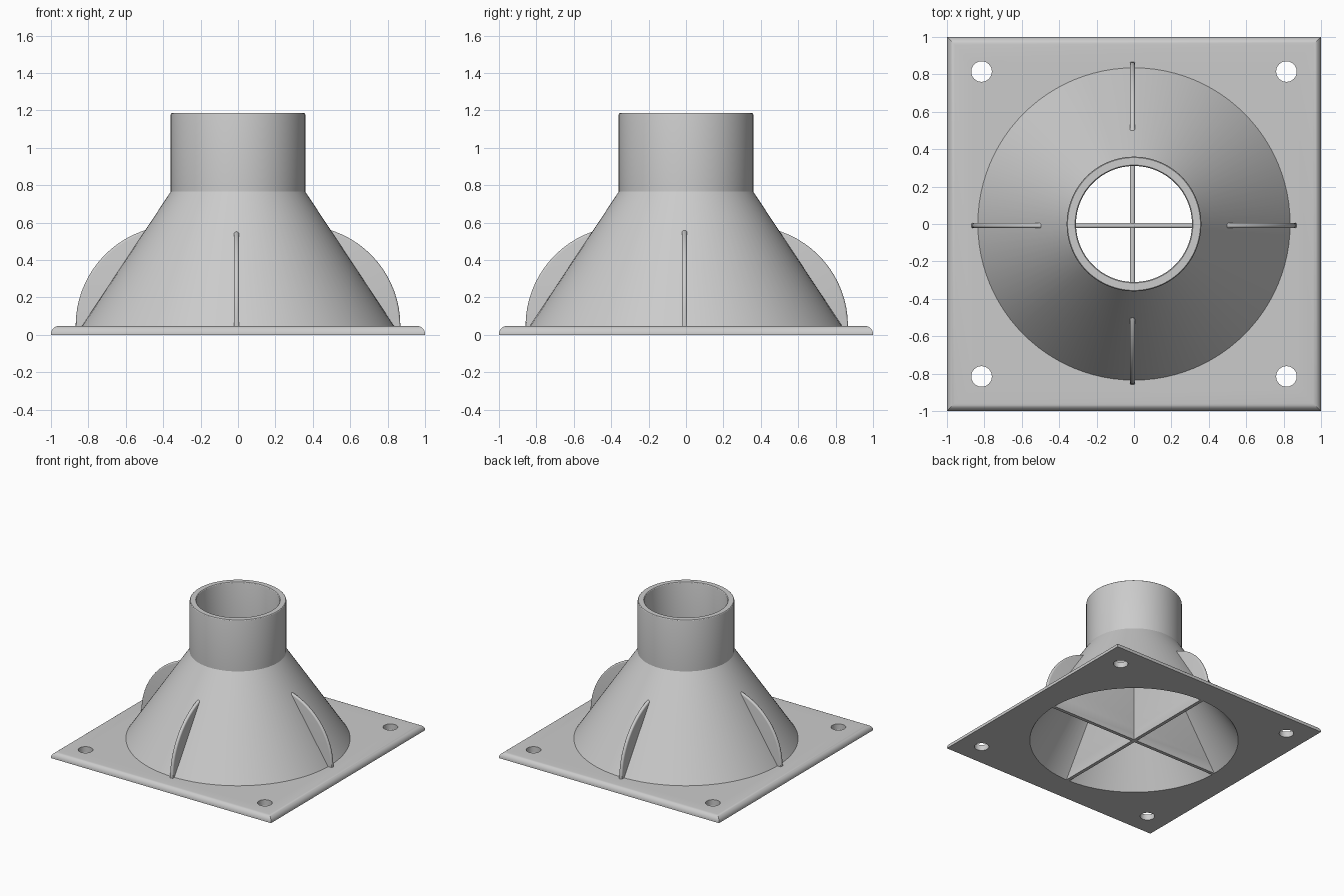
import bpy, bmesh, math

if "Cube" in bpy.data.objects:
    bpy.data.objects.remove(bpy.data.objects["Cube"])

grey = bpy.data.materials.new("light grey")
grey.diffuse_color = (0.6, 0.6, 0.6, 1)
grey.use_nodes = True
grey.node_tree.nodes["Principled BSDF"].inputs["Base Color"].default_value = grey.diffuse_color
SEG = 96


def make_object(name, bm):
    bmesh.ops.recalc_face_normals(bm, faces=bm.faces[:])
    mesh = bpy.data.meshes.new(name)
    bm.to_mesh(mesh)
    bm.free()
    mesh.materials.append(grey)
    ob = bpy.data.objects.new(name, mesh)
    bpy.context.collection.objects.link(ob)
    return ob


def smooth(ob):
    bpy.ops.object.select_all(action='DESELECT')
    ob.select_set(True)
    bpy.context.view_layer.objects.active = ob
    bpy.ops.object.shade_smooth_by_angle(angle=math.radians(25))


def lathe(name, profile):
    """Closed (radius, height) profile turned around z."""
    bm = bmesh.new()
    rings = []
    for i in range(SEG):
        a = 2 * math.pi * i / SEG
        rings.append([bm.verts.new((r * math.cos(a), r * math.sin(a), z)) for r, z in profile])
    n = len(profile)
    for i in range(SEG):
        a, b = rings[i], rings[(i + 1) % SEG]
        for j in range(n):
            k = (j + 1) % n
            bm.faces.new((a[j], b[j], b[k], a[k]))
    return make_object(name, bm)


def cutter(radius, x, y, seg):
    bpy.ops.mesh.primitive_cylinder_add(vertices=seg, radius=radius, depth=1, location=(x, y, 0))
    ob = bpy.context.object
    ob.name = "hole_cutter"
    return ob


# Square base plate with rounded upper edges
bm = bmesh.new()
bmesh.ops.create_cube(bm, size=1)
for v in bm.verts:
    v.co = (v.co.x * 2, v.co.y * 2, 0.047 * (v.co.z + 0.5))
top = [e for e in bm.edges if all(v.co.z > 0.04 for v in e.verts)]
bmesh.ops.bevel(bm, geom=top, offset=0.042, segments=6, profile=0.5, affect='EDGES')
plate = make_object("base_plate", bm)

# Central opening and four screw holes
cutters = [cutter(0.81, 0, 0, SEG)]
cutters += [cutter(0.055, x, y, 32) for x in (-0.815, 0.815) for y in (-0.815, 0.815)]
for c in cutters:
    mod = plate.modifiers.new("hole", 'BOOLEAN')
    mod.object = c
    mod.solver = 'EXACT'
    bpy.ops.object.select_all(action='DESELECT')
    bpy.context.view_layer.objects.active = plate
    plate.select_set(True)
    bpy.ops.object.modifier_apply(modifier="hole")
    bpy.data.objects.remove(c)
smooth(plate)

# Hollow cone and pipe with a softened rim
arc = [math.radians(a) for a in range(0, 181, 30)]
rim = [(0.335 + 0.015 * (1 if math.cos(a) > 0 else -1) * (math.cos(a) != 0)
        + 0.01 * math.cos(a), 1.177 + 0.01 * math.sin(a)) for a in arc if abs(math.cos(a)) > 0.01]
funnel = lathe("cone_and_pipe",
               [(0.785, 0), (0.81, 0), (0.835, 0.047), (0.36, 0.765)]
               + rim + [(0.31, 0.735)])
smooth(funnel)


# Two crossing vanes, domed at the ends with a rounded outer edge
def vane(name, half, height, angle, offset):
    r = 0.535
    cx, cz = half - r, height - r
    right = [(cx + r * math.cos(math.radians(a)), cz + r * math.sin(math.radians(a)))
             for a in range(0, 91, 5)]
    right = [(0.79, 0), (0.79, 0.02), (half, 0.02)] + right
    outline = right + [(-x, z) for x, z in reversed(right)]
    t = 0.014
    bm = bmesh.new()
    face = bm.faces.new([bm.verts.new((x, -t, z)) for x, z in outline])
    ext = bmesh.ops.extrude_face_region(bm, geom=[face])
    for v in ext["geom"]:
        if isinstance(v, bmesh.types.BMVert):
            v.co.y = t
    edges = [e for e in bm.edges if abs(e.verts[0].co.y - e.verts[1].co.y) < 1e-5
             and all(v.co.z > 0.045 for v in e.verts)]
    bmesh.ops.bevel(bm, geom=edges, offset=0.012, segments=4, profile=0.5, affect='EDGES')
    ob = make_object(name, bm)
    ob.rotation_euler.z = angle
    ob.location = offset
    smooth(ob)


vane("side_vane", 0.868, 0.585, 0, (0, -0.008, 0))
vane("front_back_vane", 0.862, 0.582, math.pi / 2, (-0.008, 0.004, 0))
